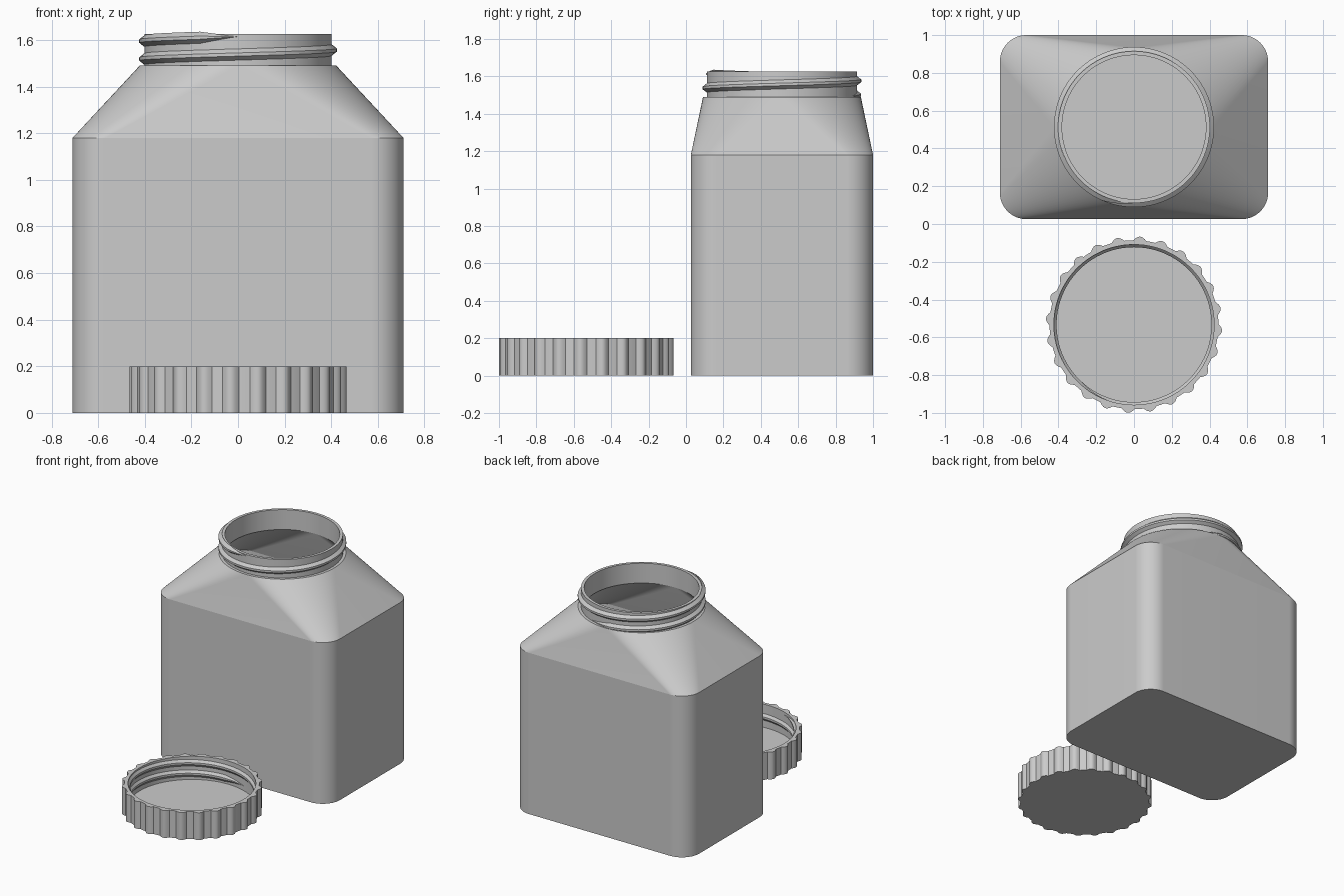
import bpy
import bmesh
from math import cos, sin, pi, radians

if "Cube" in bpy.data.objects:
    bpy.data.objects.remove(bpy.data.objects["Cube"], do_unlink=True)

BOTTLE_Y = 0.513
CAP_Y = -0.533

grey = bpy.data.materials.new("plain grey")
grey.use_nodes = True
grey.diffuse_color = (0.6, 0.6, 0.6, 1)
grey.node_tree.nodes["Principled BSDF"].inputs["Base Color"].default_value = (0.6, 0.6, 0.6, 1)


def loft(name, rings, y, angle):
    """Skin a stack of equal-length closed rings and close both ends."""
    bm = bmesh.new()
    loops = [[bm.verts.new(p) for p in ring] for ring in rings]
    n = len(loops[0])
    for a, b in zip(loops, loops[1:]):
        for i in range(n):
            j = (i + 1) % n
            bm.faces.new((a[i], a[j], b[j], b[i]))
    bm.faces.new(loops[0][::-1])
    bm.faces.new(loops[-1])
    bmesh.ops.remove_doubles(bm, verts=bm.verts, dist=1e-5)
    bmesh.ops.recalc_face_normals(bm, faces=bm.faces)
    mesh = bpy.data.meshes.new(name)
    bm.to_mesh(mesh)
    bm.free()
    mesh.materials.append(grey)
    obj = bpy.data.objects.new(name, mesh)
    obj.location.y = y
    bpy.context.collection.objects.link(obj)
    bpy.ops.object.select_all(action="DESELECT")
    obj.select_set(True)
    bpy.context.view_layer.objects.active = obj
    bpy.ops.object.shade_smooth_by_angle(angle=radians(angle))
    return obj


def rounded_rect(z, hx, hy, r, steps=24):
    """Rounded rectangle; becomes a circle when hx = hy = r."""
    pts = []
    for k, (sx, sy) in enumerate(((1, 1), (-1, 1), (-1, -1), (1, -1))):
        for i in range(steps + 1):
            a = (k + i / steps) * pi / 2
            pts.append((sx * (hx - r) + r * cos(a), sy * (hy - r) + r * sin(a), z))
    return pts


def circle(z, r):
    return rounded_rect(z, r, r, r)


def thread(name, y, radius, height, z0, pitch, start, end):
    """Helical ridge with tapered ends; negative height points inward."""
    steps = int((end - start) / 4)
    root = radius - 0.1 * height
    rings = []
    for i in range(steps + 1):
        deg = start + (end - start) * i / steps
        a = radians(deg)
        z = z0 + pitch * deg / 360
        fade = max(0.02, min(1, i / 6, (steps - i) / 6))
        crest = radius + height * fade
        profile = ((root, -0.026), (crest, -0.007), (crest, 0.007), (root, 0.026))
        rings.append([(r * cos(a), r * sin(a), z + dz * fade) for r, dz in profile])
    return loft(name, rings, y, 30)


# Hollow bottle: body, shoulder running from rectangle to circle, neck, inside
loft("bottle", [
    rounded_rect(0, 0.71, 0.487, 0.14),
    rounded_rect(1.18, 0.71, 0.487, 0.14),
    circle(1.49, 0.422),
    circle(1.49, 0.402),
    circle(1.625, 0.402),
    circle(1.625, 0.381),
    circle(1.48, 0.381),
    rounded_rect(1.17, 0.685, 0.462, 0.115),
    rounded_rect(0.025, 0.685, 0.462, 0.115),
], BOTTLE_Y, 10)

thread("neck_thread", BOTTLE_Y, 0.402, 0.022, 1.557, 0.077, -290, 270)

# Screw cap lying upside down, with grip ribs round the outside
RIBS, STEPS, RIB_PART = 24, 20, 12


def ribbed(z):
    pts = []
    for i in range(RIBS * STEPS):
        a = 2 * pi * i / (RIBS * STEPS) - radians(8.5)
        t = i % STEPS
        r = 0.447 + (0.02 * sin(pi * t / RIB_PART) if t < RIB_PART else 0)
        pts.append((r * cos(a), r * sin(a), z))
    return pts


def cap_circle(z, r):
    n = RIBS * STEPS
    return [(r * cos(2 * pi * i / n - radians(8.5)),
             r * sin(2 * pi * i / n - radians(8.5)), z) for i in range(n)]


loft("cap", [
    ribbed(0),
    ribbed(0.2),
    cap_circle(0.2, 0.424),
    cap_circle(0.03, 0.424),
], CAP_Y, 24)

thread("cap_thread", CAP_Y, 0.424, -0.014, 0.125, 0.077, -290, 250)
